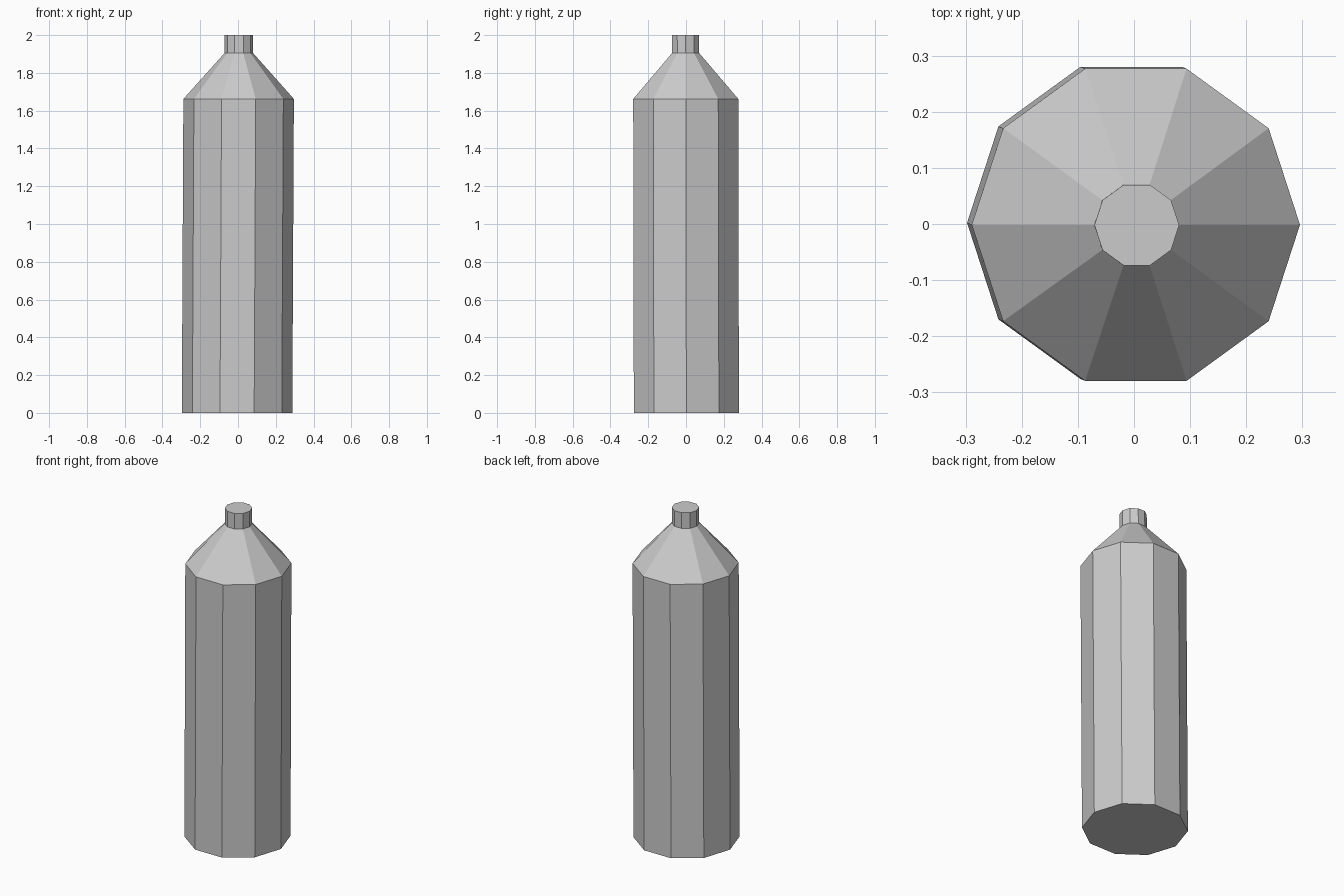
import bpy, bmesh, math

if "Cube" in bpy.data.objects:
    bpy.data.objects.remove(bpy.data.objects["Cube"])

SIDES = 10
# Ring profile from base to cap: (radius, height)
PROFILE = [(0.2925, 0.0), (0.2925, 1.662), (0.0755, 1.905), (0.0755, 2.0)]


def axis(z):
    # The bottle leans very slightly towards +x and -y
    return 0.005 * (z - 1), -0.002 * (z - 1)


bm = bmesh.new()
rings = []
for radius, z in PROFILE:
    cx, cy = axis(z)
    rings.append([bm.verts.new((cx + radius * math.cos(math.tau * i / SIDES),
                                cy + radius * math.sin(math.tau * i / SIDES), z))
                  for i in range(SIDES)])

# Body, shoulder and neck walls
for low, high in zip(rings, rings[1:]):
    for i in range(SIDES):
        j = (i + 1) % SIDES
        bm.faces.new((low[i], low[j], high[j], high[i]))

# Base and top caps
bm.faces.new(rings[0][::-1])
bm.faces.new(rings[-1])

mesh = bpy.data.meshes.new("bottle")
bm.to_mesh(mesh)
bm.free()
bpy.context.collection.objects.link(bpy.data.objects.new("bottle", mesh))
